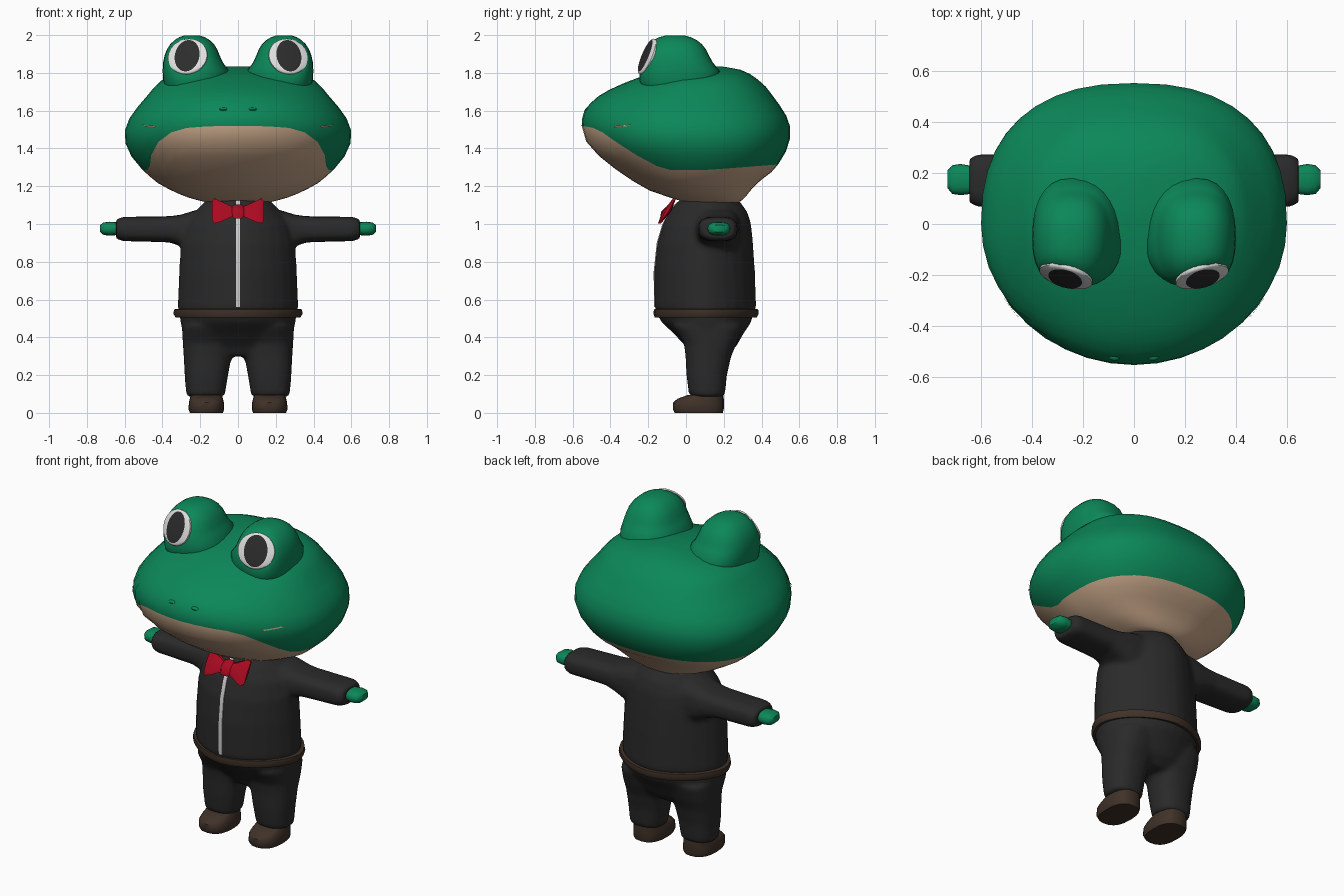
import bpy, bmesh, math
from mathutils import Vector

if "Cube" in bpy.data.objects:
    bpy.data.objects.remove(bpy.data.objects["Cube"])


def mat(name, r, g, b):
    m = bpy.data.materials.new(name)
    m.diffuse_color = (r, g, b, 1)
    m.use_nodes = True
    m.node_tree.nodes["Principled BSDF"].inputs["Base Color"].default_value = m.diffuse_color
    return m


GREEN = mat("green skin", .0035, .245, .1)
TAN = mat("tan belly", .6, .4, .26)
DARK = mat("dark cloth", .023, .023, .024)
BROWN = mat("brown leather", .05, .031, .021)
RED = mat("red bow", .4, .003, .015)
WHITE = mat("eye white", .75, .75, .75)
GREY = mat("zip grey", .6, .6, .6)
BLACK = mat("pupil black", .026, .026, .026)


def select(obs):
    bpy.ops.object.select_all(action='DESELECT')
    for ob in obs:
        ob.select_set(True)
    bpy.context.view_layer.objects.active = obs[0]


def finish(bm, name, mats, angle=45):
    bmesh.ops.recalc_face_normals(bm, faces=bm.faces)
    me = bpy.data.meshes.new(name)
    bm.to_mesh(me)
    bm.free()
    ob = bpy.data.objects.new(name, me)
    bpy.context.collection.objects.link(ob)
    for m in mats:
        me.materials.append(m)
    select([ob])
    bpy.ops.object.shade_smooth_by_angle(angle=math.radians(angle))
    return ob


def blend(name, obs):
    """Melt overlapping parts of one garment into a single soft surface."""
    select(obs)
    bpy.ops.object.join()
    ob = obs[0]
    ob.name = name
    r = ob.modifiers.new("melt", 'REMESH')
    r.mode, r.voxel_size, r.use_smooth_shade = 'VOXEL', .014, True
    s = ob.modifiers.new("soften", 'SMOOTH')
    s.factor, s.iterations = .5, 5
    for mod in ("melt", "soften"):
        bpy.ops.object.modifier_apply(modifier=mod)


def skin(rings, name, mats, rule=None, angle=45):
    """Bridge closed rings of points; rule(row) gives the material slot."""
    bm = bmesh.new()
    vs = [[bm.verts.new(p) for p in r] for r in rings]
    n = len(vs[0])
    for k in range(len(vs) - 1):
        for i in range(n):
            j = (i + 1) % n
            f = bm.faces.new((vs[k][i], vs[k][j], vs[k + 1][j], vs[k + 1][i]))
            f.material_index = rule(k) if rule else 0
    bm.faces.new(vs[0][::-1]).material_index = rule(0) if rule else 0
    bm.faces.new(vs[-1]).material_index = rule(len(vs) - 2) if rule else 0
    return finish(bm, name, mats, angle)


def spow(v, p):
    return math.copysign(abs(v) ** (2 / p), v)


def oval(x0, x1, y0, y1, n=24, p=2.4):
    """Rounded outline inside a box; angle 0 is at y0."""
    cx, cy, rx, ry = (x0 + x1) / 2, (y0 + y1) / 2, (x1 - x0) / 2, (y1 - y0) / 2
    return [(cx + rx * spow(math.sin(a), p), cy - ry * spow(math.cos(a), p))
            for a in (2 * math.pi * i / n for i in range(n))]


def stack(name, rows, m, n=24, p=2.4):
    """Rows of (z, x0, x1, y0, y1)."""
    return skin([[(x, y, z) for x, y in oval(*box, n, p)] for z, *box in rows], name, [m])


def lerp(table, t):
    """Linear look-up in a table sorted by its first column."""
    t = min(max(t, table[0][0]), table[-1][0])
    for a, b in zip(table, table[1:]):
        if t <= b[0]:
            f = (t - a[0]) / (b[0] - a[0])
            return [u + (v - u) * f for u, v in zip(a[1:], b[1:])]


# Head: (z, half width, front y, back y)
HEAD = [(1.115, .17, .0, .28), (1.135, .25, -.07, .31), (1.17, .34, -.18, .335), (1.22, .43, -.27, .38),
        (1.28, .50, -.36, .46), (1.35, .56, -.45, .515), (1.41, .592, -.515, .54), (1.47, .605, -.545, .555),
        (1.54, .588, -.555, .55), (1.61, .54, -.535, .51), (1.67, .488, -.475, .465), (1.72, .447, -.39, .43),
        (1.765, .40, -.28, .38), (1.80, .31, -.18, .33), (1.82, .20, -.07, .28), (1.834, .05, .05, .19)]
# Edge of the tan jaw: (y, z)
JAW = [(-.55, 1.52), (-.47, 1.505), (-.35, 1.42), (-.2, 1.325), (-.1, 1.285), (.1, 1.285), (.55, 1.32)]


def head_point(a, z, out=0):
    hw, y0, y1 = lerp(HEAD, z)
    p = 2.0 if math.cos(a) > 0 else 2.4
    return ((hw + out) * spow(math.sin(a), p),
            (y0 + y1) / 2 - ((y1 - y0) / 2 + out) * spow(math.cos(a), p), z)


def jaw_z(a):
    z = 1.4
    for _ in range(8):
        z = lerp(JAW, head_point(a, z)[1])[0]
    return z


angles = [2 * math.pi * i / 40 for i in range(40)]
edge = [jaw_z(a) for a in angles]
LOW, UP = 7, 12
rings = []
for k in range(LOW):
    t = (k / LOW) ** 1.5
    rings.append([head_point(a, 1.115 + (e - 1.115) * t) for a, e in zip(angles, edge)])
for k in range(UP + 1):
    t = math.sin(k / UP * math.pi / 2)
    rings.append([head_point(a, e + (1.834 - e) * t) for a, e in zip(angles, edge)])
skin(rings, "head", [GREEN, TAN], lambda k: 1 if k < LOW else 0, 60)

# Torso: (z, half width, front y, back y)
TORSO = [(.53, .315, -.155, .36), (.56, .32, -.167, .372), (.75, .312, -.168, .365), (.9, .303, -.152, .355),
         (1.0, .28, -.122, .345), (1.06, .23, -.092, .327), (1.10, .195, -.062, .30), (1.135, .16, -.02, .27)]
jacket = [stack("torso", [(z, -w, w, a, b) for z, w, a, b in TORSO], DARK, 28, 1.75)]
stack("belt", [(.51, -.31, .31, -.15, .355), (.505, -.33, .33, -.165, .375), (.525, -.342, .342, -.172, .385),
               (.548, -.338, .338, -.17, .382), (.552, -.31, .31, -.15, .36)], BROWN, 28, 1.75)
pants = [stack("hips", [(.30, -.16, .16, .03, .21), (.35, -.25, .25, .0, .265), (.42, -.292, .292, -.065, .305),
                        (.48, -.305, .305, -.13, .345), (.535, -.312, .312, -.16, .36)], DARK, 28, 1.9)]

# Zip running down the jacket front
bm = bmesh.new()
strip = []
for z, w, y0, y1 in TORSO[1:]:
    strip.append([bm.verts.new((x, y, z)) for x, y in
                  ((-.011, y0 + .012), (-.011, y0 - .003), (.011, y0 - .003), (.011, y0 + .012))])
for a, b in zip(strip, strip[1:]):
    for i in range(3):
        bm.faces.new((a[i], a[i + 1], b[i + 1], b[i]))
finish(bm, "zip", [GREY])


# Bow tie: two flared wings and a knot, leaning back with the chest
def bow_ring(x, z0, z1, th):
    return [(x, -.142 + (z - 1) * .6 + dy * th, z) for z, dy in
            ((z0, -.4), (z0, .4), ((z0 + z1) / 2, 1), (z1, .4), (z1, -.4), ((z0 + z1) / 2, -1))]


for s, side in ((1, "right"), (-1, "left")):
    skin([bow_ring(s * x, a, b, t) for x, a, b, t in
          ((.0, 1.045, 1.09, .015), (.04, 1.035, 1.097, .02), (.09, 1.012, 1.12, .024),
           (.125, 1.003, 1.135, .02), (.137, 1.02, 1.12, .01))], side + "_bow_wing", [RED])
skin([bow_ring(x, a, b, t) for x, a, b, t in
      ((-.032, 1.04, 1.093, .018), (-.02, 1.03, 1.102, .03), (.02, 1.03, 1.102, .03), (.032, 1.04, 1.093, .018))],
     "bow_knot", [RED])

EYE = Vector((.267, -.206, 1.887))
LOOK = Vector((.25, -.89, .38)).normalized()
ACROSS = Vector((0, 0, 1)).cross(LOOK).normalized()
RISE = LOOK.cross(ACROSS)

for s, side in ((1, "right"), (-1, "left")):
    def m(x0, x1):
        return (x0, x1) if s > 0 else (-x1, -x0)

    # Trouser leg and shoe
    pants.append(stack(side + "_leg", [(z, *m(a, b), c, d) for z, a, b, c, d in
                 ((.085, .075, .268, .025, .20), (.10, .068, .275, .015, .207), (.2, .052, .283, .002, .217),
                  (.3, .033, .288, -.003, .24), (.37, .015, .293, -.012, .27), (.46, .01, .297, -.07, .30))],
                 DARK, 20, 2.4))
    stack(side + "_shoe", [(z, *m(a, b), c, d) for z, a, b, c, d in
          ((0, .08, .255, -.06, .195), (.02, .073, .262, -.07, .2), (.055, .075, .26, -.068, .2),
           (.075, .08, .255, -.045, .2), (.095, .085, .25, .01, .198))], BROWN, 20, 2.5)

    # Sleeve and hand, ringed along x: (x, y0, y1, z0, z1)
    def limb(name, rows, mt, p):
        return skin([[(s * x, y, z) for y, z in oval(*box, 16, p)] for x, *box in rows], name, [mt])
    jacket.append(limb(side + "_sleeve", (
        (.14, .03, .29, .82, 1.09), (.24, .045, .285, .85, 1.07), (.30, .052, .28, .88, 1.05),
        (.36, .058, .275, .902, 1.042), (.48, .062, .274, .906, 1.04), (.61, .066, .274, .909, 1.038),
        (.645, .082, .26, .922, 1.025)), DARK, 2.9))
    limb(side + "_hand", ((.62, .12, .225, .943, 1.008), (.68, .113, .235, .938, 1.012),
                          (.712, .118, .23, .942, 1.008), (.73, .14, .21, .957, .995)), GREEN, 2.5)

    # Eye mound: ellipsoid flattened where the eye sits, flaring into the brow
    rows = []
    for k in range(1, 16):
        t = -math.pi / 2 + math.pi * k / 16
        c, h = spow(math.cos(t), 2.3), spow(math.sin(t), 2.3)
        ring = []
        for x, y in oval(-1, 1, -1, 1, 28, 2.4):
            v = Vector((.243 + .156 * c * x, -.058 + .192 * c * y, 1.81 + .192 * h))
            flare = min(max((1.89 - v.z) / .07, 0), 1) ** 2 * c
            v.x -= .04 * flare * max(-x, 0)
            v.y += .045 * flare * max(y, 0)
            d = (v - EYE).dot(LOOK)
            if d > 0:
                v -= LOOK * d
            ring.append((s * v.x, v.y, v.z))
        rows.append(ring)
    skin(rows, side + "_eye_mound", [GREEN], angle=50)

    # Eye: gently domed disc, pupil in the middle rings
    rows = []
    for rx, rz, d in ((.02, .03, .014), (.045, .065, .013), (.068, .09, .01), (.09, .097, .007),
                      (.107, .101, .002), (.107, .101, -.008)):
        ring = []
        for x, z in oval(-rx, rx, -rz, rz, 28, 2):
            v = EYE + ACROSS * x + RISE * z + LOOK * d
            ring.append((s * v.x, v.y, v.z))
        rows.append(ring)
    skin(rows, side + "_eye", [WHITE, BLACK], lambda k: 1 if k < 2 else 0, 60)

    # Nostril bump
    bm = bmesh.new()
    bmesh.ops.create_uvsphere(bm, u_segments=12, v_segments=8, radius=1)
    for v in bm.verts:
        v.co = Vector((s * .075 + v.co.x * .028, -.51 + v.co.y * .026, 1.605 + v.co.z * .012))
    finish(bm, side + "_nostril", [GREEN])

    # Mouth corner: thin strip on the cheek
    bm = bmesh.new()
    pts = [[bm.verts.new(head_point(s * (.82 + .05 * i), 1.515 + .002 * i + dz, .005)) for dz in (-.004, .004)]
           for i in range(5)]
    for a, b in zip(pts, pts[1:]):
        bm.faces.new((a[0], b[0], b[1], a[1]))
    finish(bm, side + "_mouth_corner", [TAN])

blend("jacket", jacket)
blend("trousers", pants)
